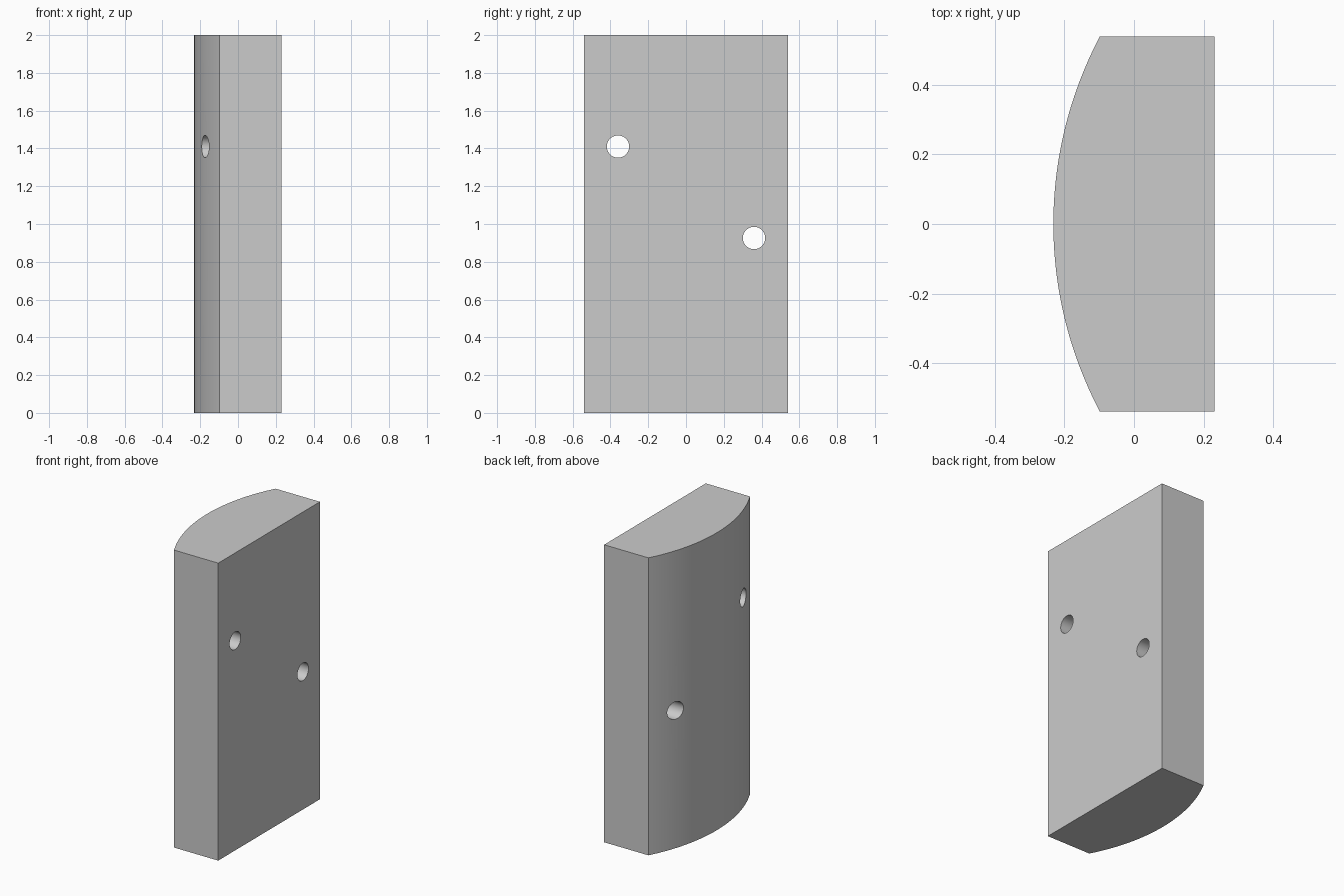
import bpy, bmesh, math
from mathutils import Matrix

cube = bpy.data.objects.get("Cube")
if cube:
    bpy.data.objects.remove(cube, do_unlink=True)

HEIGHT = 2.0
HALF_WIDTH = 0.54
BACK_X, SHOULDER_X, CROWN_X = 0.231, -0.098, -0.232
HOLE_RADIUS = 0.059
HOLES = [(-0.36, 1.41), (0.36, 0.926)]  # y, z
ARC_STEPS = 48

grey = bpy.data.materials.new("plain_grey")
grey.use_nodes = True
colour = (0.6, 0.6, 0.6, 1)
grey.diffuse_color = colour
grey.node_tree.nodes["Principled BSDF"].inputs["Base Color"].default_value = colour


def make_object(name, bm):
    bmesh.ops.recalc_face_normals(bm, faces=bm.faces)
    mesh = bpy.data.meshes.new(name)
    bm.to_mesh(mesh)
    bm.free()
    mesh.materials.append(grey)
    obj = bpy.data.objects.new(name, mesh)
    bpy.context.collection.objects.link(obj)
    return obj


# Block: flat on one broad side, bowed in a circular arc on the other
rise = SHOULDER_X - CROWN_X
radius = (HALF_WIDTH ** 2 + rise ** 2) / (2 * rise)
sweep = math.asin(HALF_WIDTH / radius)
profile = [(BACK_X, -HALF_WIDTH), (BACK_X, HALF_WIDTH)]
for i in range(ARC_STEPS + 1):
    a = sweep * (1 - 2 * i / ARC_STEPS)
    profile.append((CROWN_X + radius * (1 - math.cos(a)), radius * math.sin(a)))

bm = bmesh.new()
base = bm.faces.new([bm.verts.new((x, y, 0)) for x, y in profile])
top = bmesh.ops.extrude_face_region(bm, geom=[base])["geom"]
bmesh.ops.translate(bm, vec=(0, 0, HEIGHT),
                    verts=[v for v in top if isinstance(v, bmesh.types.BMVert)])
block = make_object("curved_block", bm)

# Two round through holes
bm = bmesh.new()
for y, z in HOLES:
    bmesh.ops.create_cone(bm, cap_ends=True, segments=48, depth=1,
                          radius1=HOLE_RADIUS, radius2=HOLE_RADIUS,
                          matrix=Matrix.Translation((0, y, z)) @ Matrix.Rotation(math.pi / 2, 4, 'Y'))
cutter = make_object("hole_cutter", bm)
cutter.hide_render = True

cut = block.modifiers.new("holes", 'BOOLEAN')
cut.operation = 'DIFFERENCE'
cut.solver = 'EXACT'
cut.object = cutter

bpy.ops.object.select_all(action='DESELECT')
block.select_set(True)
bpy.context.view_layer.objects.active = block
bpy.ops.object.modifier_apply(modifier=cut.name)
bpy.data.objects.remove(cutter, do_unlink=True)
bpy.ops.object.shade_smooth_by_angle(angle=math.radians(25))
